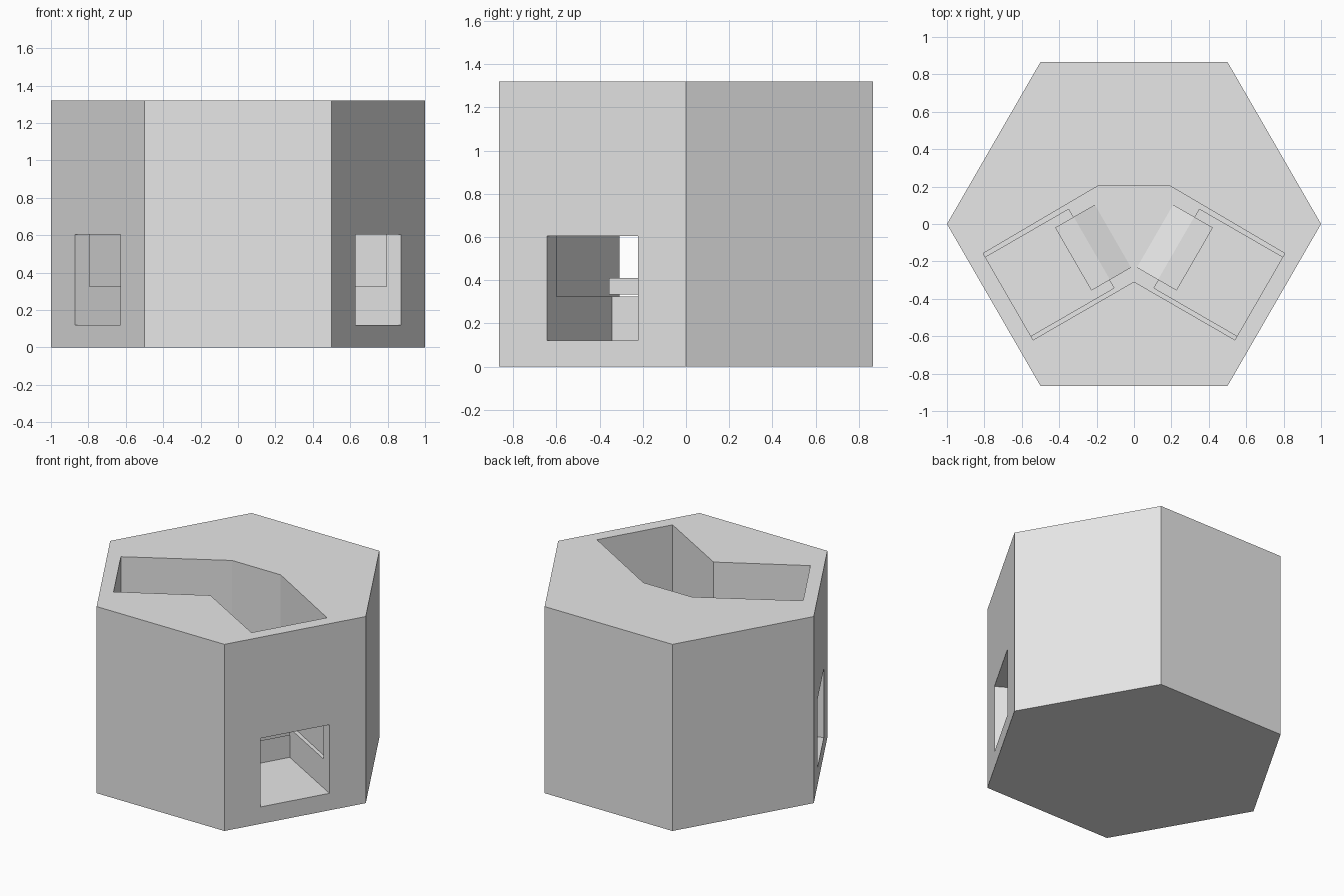
import bpy, bmesh, math
from mathutils import Vector

cube = bpy.data.objects.get("Cube")
if cube:
    bpy.data.objects.remove(cube, do_unlink=True)

HEIGHT = 1.32
FLOOR = 0.325

grey = bpy.data.materials.new("light_grey")
grey.use_nodes = True
grey.diffuse_color = (0.8, 0.8, 0.8, 1)
grey.node_tree.nodes["Principled BSDF"].inputs["Base Color"].default_value = (0.8, 0.8, 0.8, 1)


def arm(out, across, z, side):
    """Point in the frame of a side arm, which runs outward 30 degrees to the front."""
    c, s = math.cos(math.pi / 6), 0.5
    return Vector((side * (out * c + across * s), -out * s + across * c, z))


def prism(name, base, offset):
    """Extrude a flat outline along an offset into a closed solid."""
    bm = bmesh.new()
    face = bm.faces.new([bm.verts.new(p) for p in base])
    new = bmesh.ops.extrude_face_region(bm, geom=[face])["geom"]
    bmesh.ops.translate(bm, vec=offset, verts=[v for v in new if isinstance(v, bmesh.types.BMVert)])
    bmesh.ops.recalc_face_normals(bm, faces=bm.faces)
    mesh = bpy.data.meshes.new(name)
    bm.to_mesh(mesh)
    bm.free()
    mesh.materials.append(grey)
    obj = bpy.data.objects.new(name, mesh)
    bpy.context.collection.objects.link(obj)
    return obj


def cut(target, cutter):
    """Subtract a cutter and discard it."""
    cutter.hide_render = True
    mod = target.modifiers.new("cut", 'BOOLEAN')
    mod.operation, mod.solver, mod.object = 'DIFFERENCE', 'EXACT', cutter
    bpy.context.view_layer.objects.active = target
    bpy.ops.object.modifier_apply(modifier=mod.name)
    bpy.data.objects.remove(cutter, do_unlink=True)


# Hexagonal body
hexagon = [(math.cos(k * math.pi / 3), math.sin(k * math.pi / 3), 0) for k in range(6)]
body = prism("hexagonal_body", hexagon, Vector((0, 0, HEIGHT)))

# Bent trough open at the top
HALF = 0.267
right = [Vector((0.19, 0.205, FLOOR)), arm(0.777, HALF, FLOOR, 1), arm(0.777, -HALF, FLOOR, 1)]
left = [Vector((-p.x, p.y, p.z)) for p in reversed(right)]
inner_corner = Vector((0, -HALF / math.cos(math.pi / 6), FLOOR))
cut(body, prism("trough_cutter", right + [inner_corner] + left, Vector((0, 0, HEIGHT))))

for side, word in ((1, "left"), (-1, "right")):
    # Side opening reaching in under the trough
    corners = [(0.264, -0.243), (0.264, 0.243), (1.0, 0.243), (1.0, -0.243)]
    base = [arm(d, t, 0.12, side) for d, t in corners]
    cut(body, prism("opening_cutter", base, Vector((0, 0, 0.485))))

    # Ramped lip hovering over the inner edge of the opening
    profile = [(0.13, 0.333), (0.26, 0.41), (0.375, 0.41), (0.375, 0.333)]
    width = arm(0, 0.194, 0, side) - arm(0, -0.194, 0, side)
    prism(word + "_ramp", [arm(d, -0.194, z, side) for d, z in profile], width)
